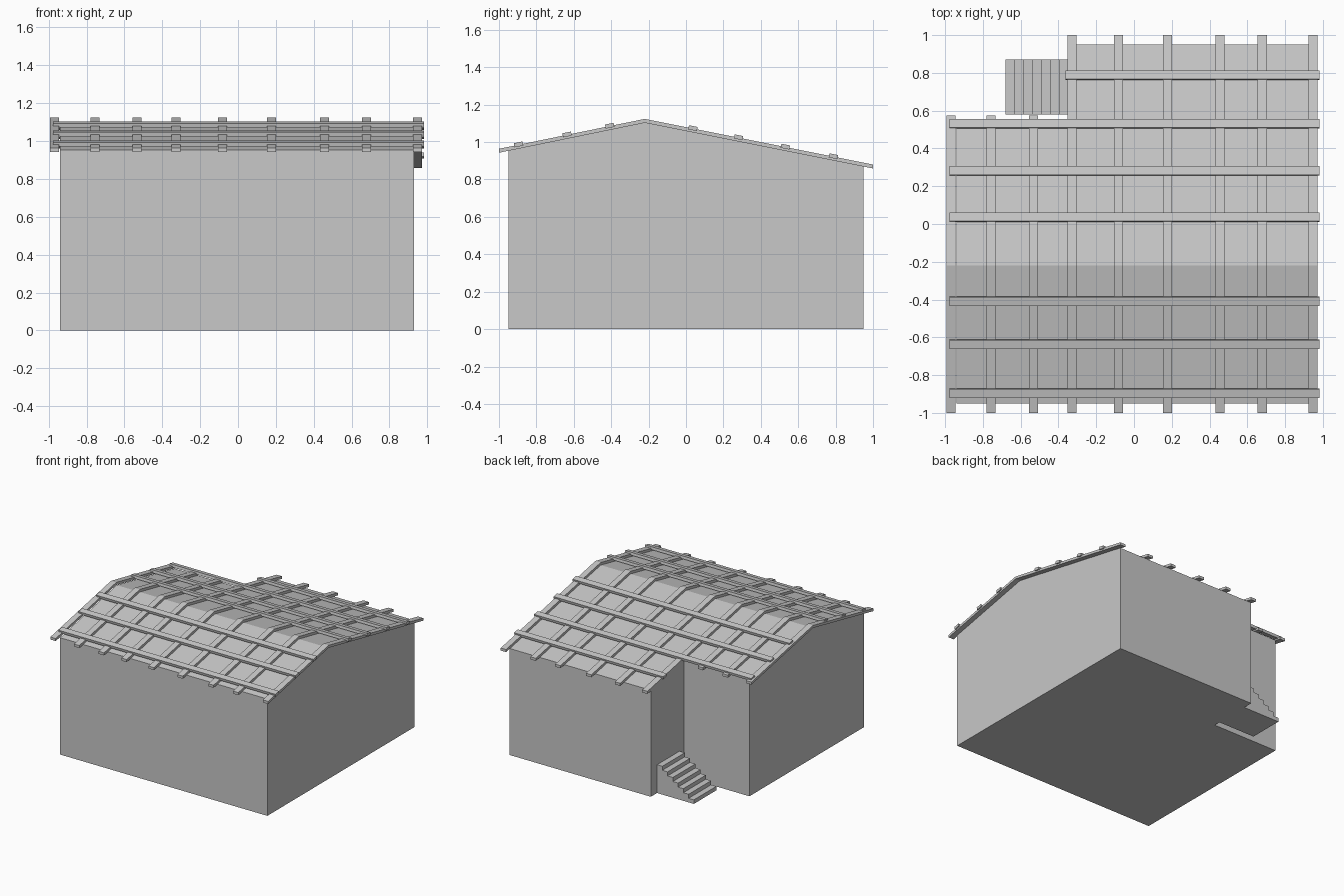
import bpy, bmesh, math
from mathutils import Vector

cube = bpy.data.objects.get("Cube")
if cube:
    bpy.data.objects.remove(cube, do_unlink=True)

grey = bpy.data.materials.new("light grey")
grey.use_nodes = True
GREY = (0.58, 0.58, 0.58, 1)
grey.diffuse_color = GREY
grey.node_tree.nodes["Principled BSDF"].inputs["Base Color"].default_value = GREY

RIDGE_Y, RIDGE_Z = -0.22, 1.103
FRONT_SLOPE, BACK_SLOPE = 0.205, 0.2
RAFTER_H = 0.021


def roof_z(y):
    """Height of the roof surface at depth y."""
    d = y - RIDGE_Y
    return RIDGE_Z - (d * BACK_SLOPE if d > 0 else -d * FRONT_SLOPE)


def finish(bm, name):
    bmesh.ops.recalc_face_normals(bm, faces=bm.faces)
    mesh = bpy.data.meshes.new(name)
    bm.to_mesh(mesh)
    bm.free()
    mesh.materials.append(grey)
    obj = bpy.data.objects.new(name, mesh)
    bpy.context.scene.collection.objects.link(obj)
    return obj


def prism(name, points, offset):
    """Closed solid made by pushing a flat outline along an offset."""
    bm = bmesh.new()
    face = bm.faces.new([bm.verts.new(p) for p in points])
    top = bmesh.ops.extrude_face_region(bm, geom=[face])["geom"]
    moved = [g for g in top if isinstance(g, bmesh.types.BMVert)]
    bmesh.ops.translate(bm, verts=moved, vec=offset)
    return finish(bm, name)


# House body: notched footprint, raised, then topped by the two roof slopes
LEFT, RIGHT, DEPTH = -0.94, 0.93, 0.95
NOTCH_X, NOTCH_Y = -0.348, 0.525
footprint = [(LEFT, -DEPTH), (RIGHT, -DEPTH), (RIGHT, DEPTH),
             (NOTCH_X, DEPTH), (NOTCH_X, NOTCH_Y), (LEFT, NOTCH_Y)]
house = prism("house_body", [(x, y, 0) for x, y in footprint], Vector((0, 0, 1)))
bm = bmesh.new()
bm.from_mesh(house.data)
bmesh.ops.bisect_plane(bm, geom=bm.verts[:] + bm.edges[:] + bm.faces[:],
                       plane_co=(0, RIDGE_Y, 0), plane_no=(0, 1, 0))
for v in bm.verts:
    if v.co.z > 0.5:
        v.co.z = roof_z(v.co.y)
bm.to_mesh(house.data)
bm.free()

# Rafters: bent over the ridge, shorter beside the notch
RAFTER_W = 0.048
for i, x in enumerate([-0.993, -0.78, -0.557, -0.352, -0.106, 0.154, 0.432, 0.655, 0.924]):
    back = 0.575 if x < -0.4 else 1.0
    ys = [-1.0, RIDGE_Y, back]
    outline = [(x, y, roof_z(y)) for y in ys]
    outline += [(x, y, roof_z(y) + RAFTER_H) for y in reversed(ys)]
    prism(f"rafter_{i + 1}", outline, Vector((RAFTER_W, 0, 0)))

# Battens: long strips lying across the rafters, tilted with the slope
for i, y in enumerate([-0.895, -0.636, -0.408, 0.037, 0.281, 0.531, 0.788]):
    x0 = -0.363 if y > 0.6 else -0.977
    slope = FRONT_SLOPE if y < RIDGE_Y else -BACK_SLOPE
    along = Vector((0, 1, slope)).normalized() * 0.0235
    up = Vector((0, -slope, 1)).normalized() * 0.011
    mid = Vector((x0, y, roof_z(y) + RAFTER_H + 0.002))
    outline = [mid - along - up, mid + along - up, mid + along + up, mid - along + up]
    prism(f"batten_{i + 1}", outline, Vector((0.982 - x0, 0, 0)))

# Stairs: solid stepped profile climbing to the wall inside the notch
STEPS, RISE = 7, 0.033
foot = -0.68
run = (NOTCH_X - foot) / STEPS
profile = [(foot, 0)]
for s in range(STEPS):
    profile += [(foot + s * run, (s + 1) * RISE), (foot + (s + 1) * run, (s + 1) * RISE)]
profile.append((NOTCH_X, 0))
prism("stairs", [(x, 0.58, z) for x, z in profile], Vector((0, 0.29, 0)))
